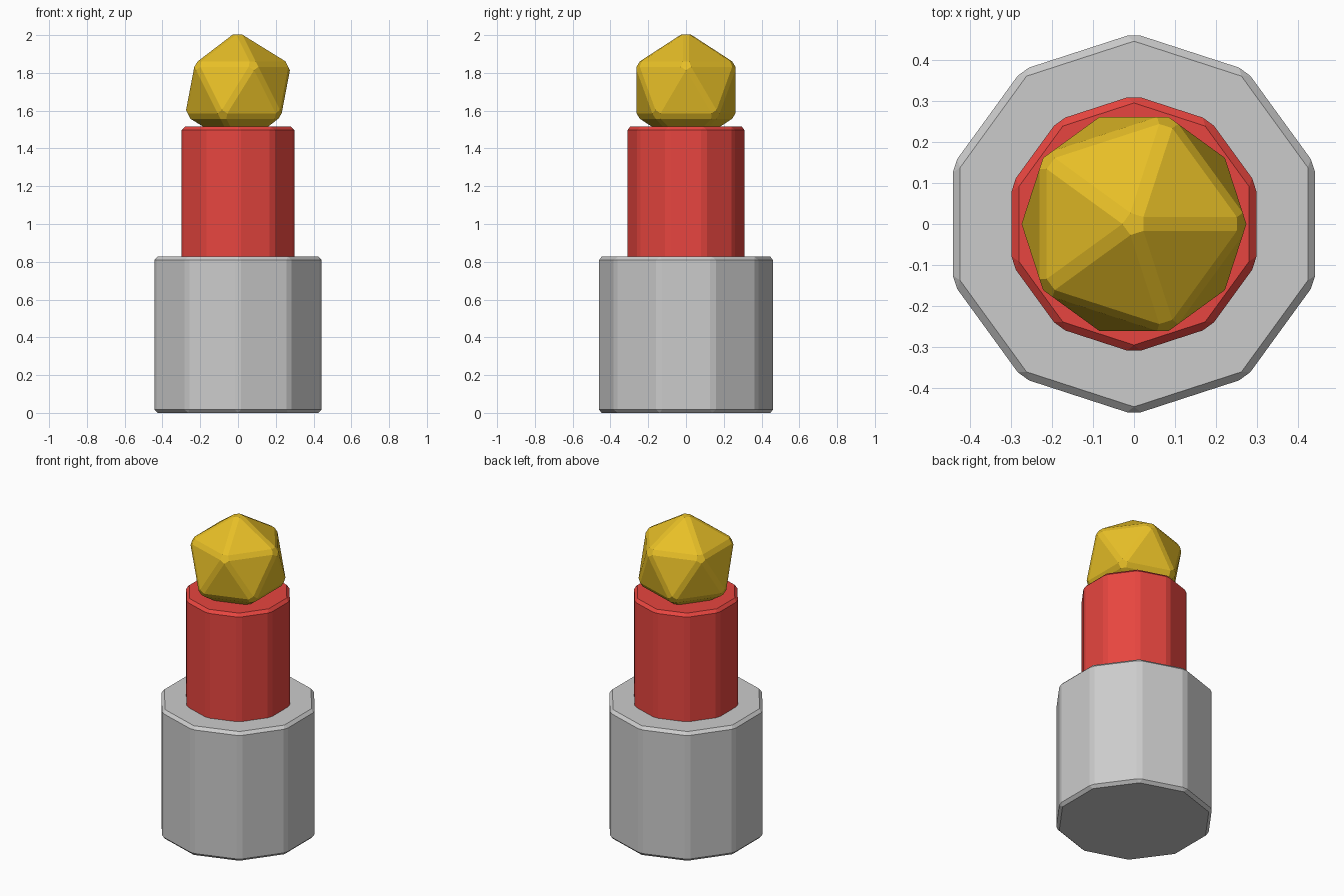
import bpy

if "Cube" in bpy.data.objects:
    bpy.data.objects.remove(bpy.data.objects["Cube"])

BEVEL = 0.018


def finish(name, color=None):
    ob = bpy.context.object
    ob.name = name
    mod = ob.modifiers.new("edge_bevel", 'BEVEL')
    mod.width = BEVEL
    mod.segments = 1
    mod.limit_method = 'NONE'
    if color:
        mat = bpy.data.materials.new(name + "_colour")
        mat.diffuse_color = color
        mat.use_nodes = True
        mat.node_tree.nodes["Principled BSDF"].inputs["Base Color"].default_value = mat.diffuse_color
        ob.data.materials.append(mat)
    return ob


def ten_sided_post(name, radius, bottom, top, color=None):
    bpy.ops.mesh.primitive_cylinder_add(
        vertices=10, radius=radius, depth=top - bottom,
        location=(0, 0, (top + bottom) / 2))
    return finish(name, color)


# Grey base and red column set into it
ten_sided_post("base", 0.466, 0.0, 0.827)
ten_sided_post("column", 0.315, 0.79, 1.515, (0.80, 0.06, 0.05, 1))

# Faceted gold gem sunk into the column top
bpy.ops.mesh.primitive_ico_sphere_add(
    subdivisions=1, radius=0.315, location=(0, 0, 1.709))
finish("gem", (0.80, 0.52, 0.02, 1))
